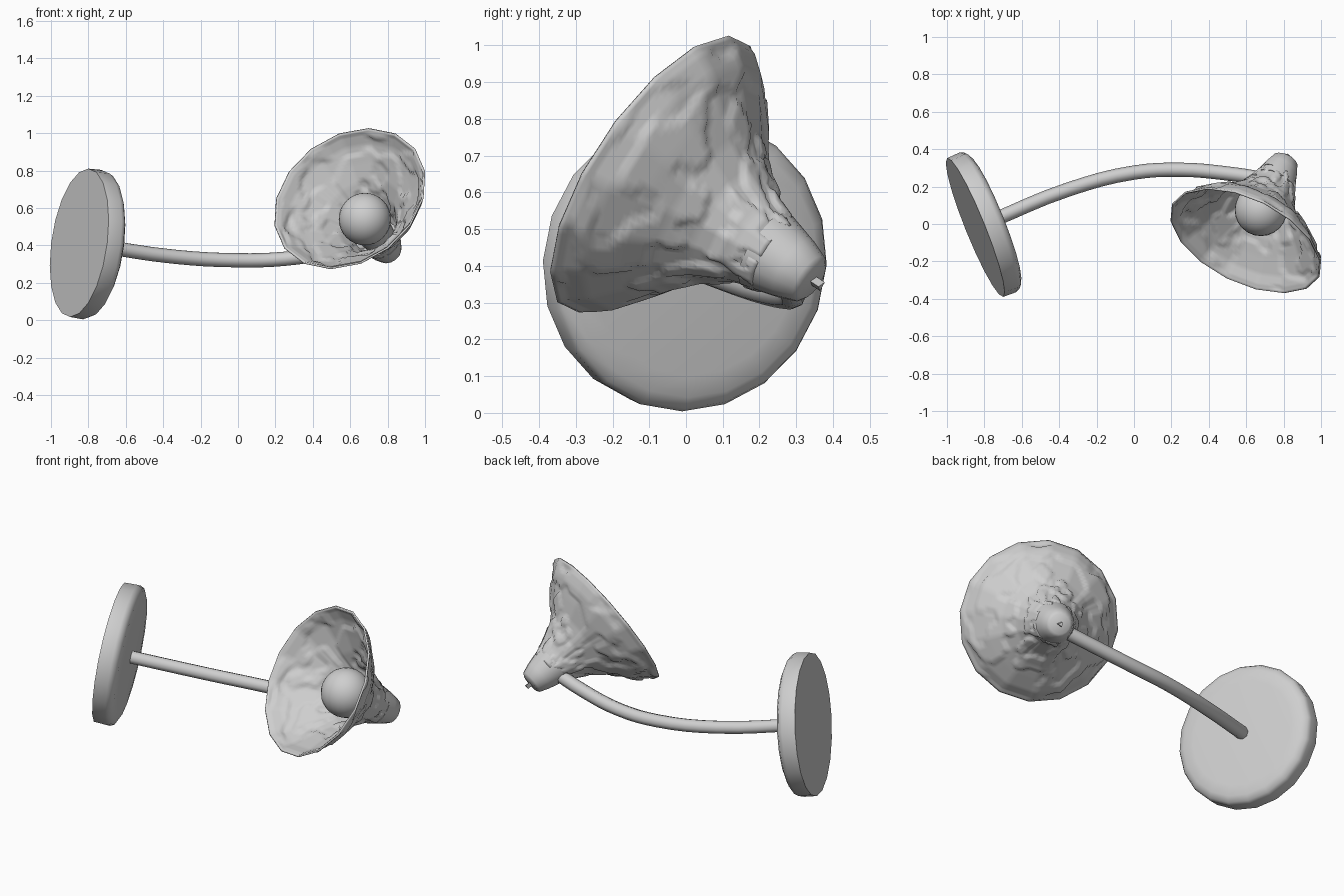
import bpy, bmesh, math
from mathutils import Vector, Matrix, noise

cube = bpy.data.objects.get("Cube")
if cube:
    bpy.data.objects.remove(cube)

# One plain grey for the whole lamp
GREY = (0.62, 0.62, 0.62, 1)
grey = bpy.data.materials.new("plain_grey")
grey.use_nodes = True
grey.diffuse_color = GREY
grey.node_tree.nodes["Principled BSDF"].inputs["Base Color"].default_value = GREY


def finish(obj, angle):
    obj.data.materials.append(grey)
    bpy.ops.object.select_all(action='DESELECT')
    obj.select_set(True)
    bpy.context.view_layer.objects.active = obj
    bpy.ops.object.shade_smooth_by_angle(angle=math.radians(angle))


def lathe(name, profile, sides, origin, axis, cuts=0, relief=0.0):
    """Spin (radius, height) points about an axis; optionally raise patches on it."""
    bm = bmesh.new()
    verts = [bm.verts.new((r, 0, h)) for r, h in profile]
    edges = [bm.edges.new(pair) for pair in zip(verts, verts[1:])]
    bmesh.ops.spin(bm, geom=verts + edges, axis=(0, 0, 1), cent=(0, 0, 0),
                   steps=sides, angle=math.tau)
    bmesh.ops.remove_doubles(bm, verts=bm.verts, dist=0.0005)
    if cuts:
        bmesh.ops.subdivide_edges(bm, edges=bm.edges[:], cuts=cuts, use_grid_fill=True)
    bmesh.ops.recalc_face_normals(bm, faces=bm.faces)
    if relief:
        bm.normal_update()
        rim = max(v.co.z for v in bm.verts) - 0.012
        for v, normal in [(v, v.normal.copy()) for v in bm.verts if v.co.z < rim]:
            around = Vector((v.co.x, v.co.y, 0)).normalized() * 3
            raised = noise.noise(around + Vector((0, 0, v.co.z * 13))) > 0.04
            v.co += normal * relief * (0.5 if raised else -0.5)
    mesh = bpy.data.meshes.new(name)
    bm.to_mesh(mesh)
    bm.free()
    obj = bpy.data.objects.new(name, mesh)
    bpy.context.collection.objects.link(obj)
    obj.matrix_world = (Matrix.Translation(origin)
                        @ Vector(axis).to_track_quat('Z', 'Y').to_matrix().to_4x4())
    return obj


# Wall plate: flat sharp-edged back, softly rounded front
base_axis = Vector((0.915, 0.37, -0.13)).normalized()
base_mid = Vector((-0.803, 0.0, 0.407))
finish(lathe("wall_plate", [(0, -0.05), (0.4, -0.05), (0.403, 0.025), (0.392, 0.048),
                            (0.36, 0.064), (0.3, 0.068), (0, 0.07)],
             20, base_mid, base_axis), 50)

# Curved arm
curve = bpy.data.curves.new("arm", 'CURVE')
curve.dimensions = '3D'
curve.bevel_depth = 0.038
curve.bevel_resolution = 2
curve.resolution_u = 4
curve.use_fill_caps = True
path = [base_mid + base_axis * 0.03, (-0.35, 0.185, 0.34), (0.0, 0.275, 0.32),
        (0.25, 0.29, 0.328), (0.5, 0.27, 0.365), (0.76, 0.23, 0.42)]
spline = curve.splines.new('BEZIER')
spline.bezier_points.add(len(path) - 1)
for point, co in zip(spline.bezier_points, path):
    point.co = co
    point.handle_left_type = point.handle_right_type = 'AUTO'
arm = bpy.data.objects.new("arm", curve)
bpy.context.collection.objects.link(arm)
bpy.ops.object.select_all(action='DESELECT')
arm.select_set(True)
bpy.context.view_layer.objects.active = arm
bpy.ops.object.convert(target='MESH')
finish(bpy.context.object, 50)

# Lamp head: everything is turned about one axis, measured from the neck end
head_axis = Vector((-0.38, -0.765, 0.515)).normalized()
head_end = Vector((0.81, 0.34, 0.362))

# Bell shade with raised irregular patches showing on both sides
shade = lathe("shade", [(0.1, 0.12), (0.128, 0.2), (0.178, 0.29), (0.24, 0.36),
                        (0.315, 0.425), (0.385, 0.49), (0.436, 0.56)],
              16, head_end, head_axis, cuts=6, relief=0.01)
shell = shade.modifiers.new("shell", 'SOLIDIFY')
shell.thickness = 0.01
shell.offset = 0
finish(shade, 80)

# Smooth neck with its closed end
finish(lathe("neck", [(0, -0.008), (0.055, -0.006), (0.072, 0.006), (0.092, 0.06),
                      (0.108, 0.12), (0.118, 0.16), (0.0, 0.16)],
             16, head_end, head_axis), 50)

# Small pin behind the neck
finish(lathe("neck_pin", [(0, -0.036), (0.016, -0.036), (0.016, 0.03), (0, 0.03)],
             3, head_end, head_axis), 30)

# Bulb holder and round bulb
finish(lathe("bulb_socket", [(0, 0.13), (0.09, 0.13), (0.1, 0.25), (0.09, 0.26), (0, 0.26)],
             16, head_end, head_axis), 40)
bpy.ops.mesh.primitive_uv_sphere_add(segments=24, ring_count=16, radius=0.14,
                                     location=head_end + head_axis * 0.345)
bulb = bpy.context.object
bulb.name = "bulb"
finish(bulb, 60)
